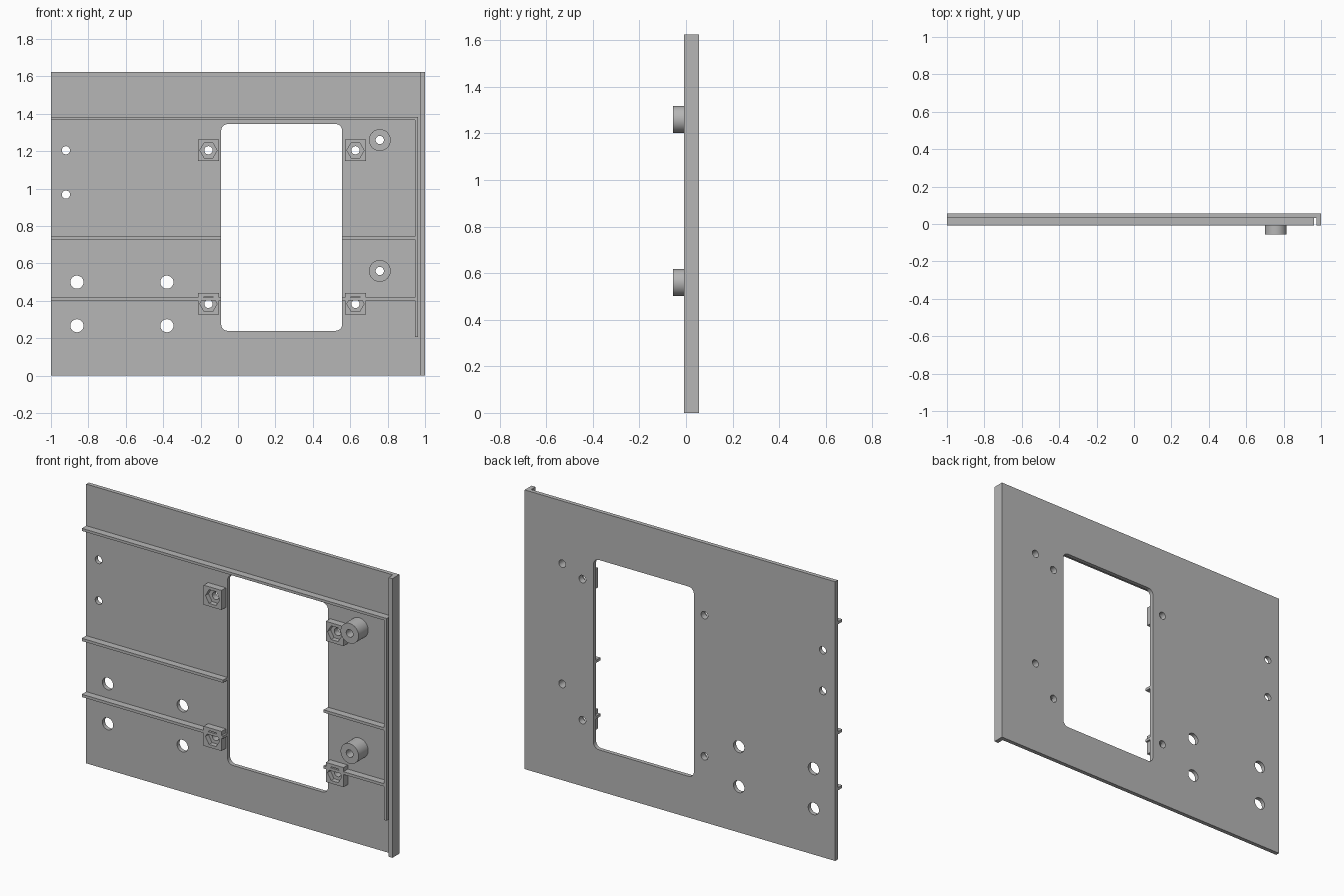
import bpy
import bmesh
from math import cos, sin, pi, radians

cube = bpy.data.objects.get("Cube")
if cube:
    bpy.data.objects.remove(cube, do_unlink=True)

grey = bpy.data.materials.new("plain grey")
grey.use_nodes = True
grey.diffuse_color = (0.47, 0.47, 0.47, 1)
grey.node_tree.nodes["Principled BSDF"].inputs["Base Color"].default_value = grey.diffuse_color

BACK, FACE, FRONT = 0.056, 0.032, -0.008   # plate back, plate face, rib crest
HEIGHT = 1.625


def ngon(x, z, r, n):
    return [(x + r * cos(2 * pi * i / n), z + r * sin(2 * pi * i / n)) for i in range(n)]


def rect(x0, x1, z0, z1):
    return [(x0, z0), (x1, z0), (x1, z1), (x0, z1)]


def rounded_rect(x0, x1, z0, z1, r, steps=8):
    corners = [(x1 - r, z1 - r), (x0 + r, z1 - r), (x0 + r, z0 + r), (x1 - r, z0 + r)]
    return [(cx + r * cos(pi / 2 * (k + i / steps)), cz + r * sin(pi / 2 * (k + i / steps)))
            for k, (cx, cz) in enumerate(corners) for i in range(steps + 1)]


def prisms(name, outlines, y0, y1):
    """Extrude closed x-z outlines from y0 to y1 as one object."""
    bm = bmesh.new()
    for pts in outlines:
        face = bm.faces.new([bm.verts.new((x, y0, z)) for x, z in pts])
        ext = bmesh.ops.extrude_face_region(bm, geom=[face])["geom"]
        verts = [v for v in ext if isinstance(v, bmesh.types.BMVert)]
        bmesh.ops.translate(bm, verts=verts, vec=(0, y1 - y0, 0))
    bmesh.ops.recalc_face_normals(bm, faces=bm.faces)
    mesh = bpy.data.meshes.new(name)
    bm.to_mesh(mesh)
    bm.free()
    mesh.materials.append(grey)
    obj = bpy.data.objects.new(name, mesh)
    bpy.context.collection.objects.link(obj)
    return obj


def activate(obj):
    bpy.ops.object.select_all(action="DESELECT")
    obj.select_set(True)
    bpy.context.view_layer.objects.active = obj


def cut(obj, cutter):
    mod = obj.modifiers.new("cut", "BOOLEAN")
    mod.operation = "DIFFERENCE"
    mod.solver = "EXACT"
    mod.object = cutter
    activate(obj)
    bpy.ops.object.modifier_apply(modifier=mod.name)


# Positions of the fixings
nuts = [(x, z) for x in (-0.158, 0.628) for z in (0.384, 1.205)]
bosses = [(0.758, z) for z in (0.56, 1.26)]
small_holes = [(-0.92, z) for z in (0.968, 1.205)]
large_holes = [(x, z) for x in (-0.861, -0.38) for z in (0.267, 0.5)]

# Cutters
holes = prisms("hole_cutter",
               [ngon(x, z, 0.022, 32) for x, z in nuts + bosses + small_holes]
               + [ngon(x, z, 0.035, 40) for x, z in large_holes], -0.2, 0.2)
window = prisms("window_cutter", [rounded_rect(-0.09, 0.557, 0.24, 1.345, 0.035)], -0.2, 0.2)
pockets = prisms("nut_pocket_cutter", [ngon(x, z, 0.046, 6) for x, z in nuts], -0.1, 0.02)

# Flat panel with window and holes
panel = prisms("panel", [rect(-1, 1, 0, HEIGHT)], FACE, BACK)
cut(panel, window)
cut(panel, holes)

# Side flange
prisms("side_flange", [rect(0.975, 1, 0, HEIGHT)], FRONT, FACE)

# Stiffening ribs
prisms("top_rib", [rect(-1, 0.963, 1.368, 1.383)], FRONT, FACE)
prisms("upright_rib", [rect(0.947, 0.963, 0.206, 1.368)], FRONT, FACE)
for label, z in (("middle", 0.735), ("lower", 0.409)):
    prisms(label + "_rib", [rect(x0, x1, z - 0.008, z + 0.008)
                            for x0, x1 in ((-1, -0.09), (0.557, 0.947))], FRONT, FACE)

# Blocks with hexagonal nut pockets
for x, z in nuts:
    s = 0.057
    block = prisms("nut_block", [rect(x - s, x + s, z - s, z + s)], FRONT, FACE)
    cut(block, pockets)
    cut(block, holes)

# Round spacer bosses
for x, z in bosses:
    boss = prisms("spacer_boss", [ngon(x, z, 0.058, 48)], -0.056, FACE)
    cut(boss, holes)
    activate(boss)
    bpy.ops.object.shade_smooth_by_angle(angle=radians(30))

activate(panel)
bpy.ops.object.shade_smooth_by_angle(angle=radians(30))

# Remove the cutters
for cutter in (holes, window, pockets):
    bpy.data.objects.remove(cutter, do_unlink=True)
